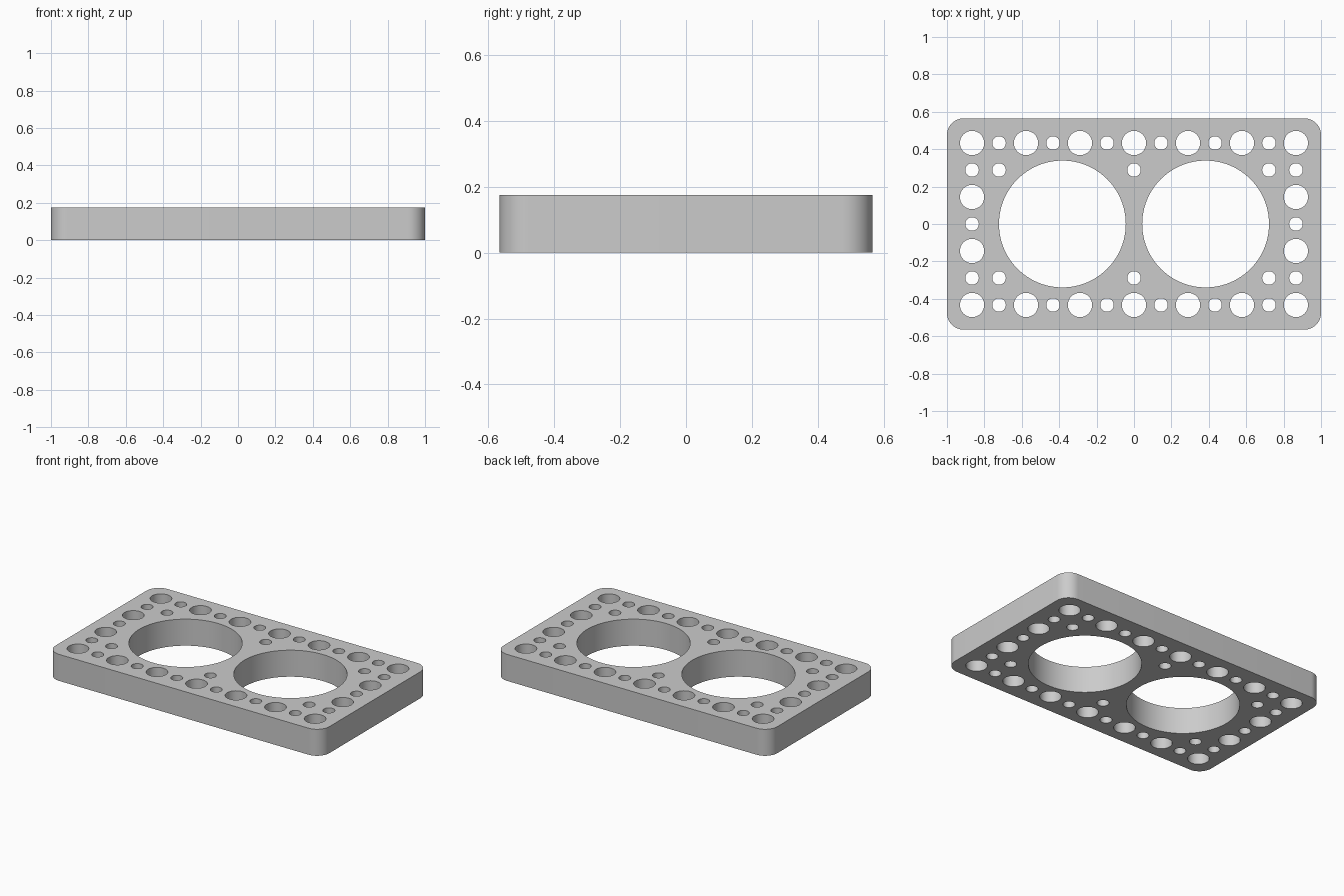
import bpy, bmesh
from math import cos, sin, pi

cube = bpy.data.objects.get("Cube")
if cube:
    bpy.data.objects.remove(cube)

HALF_X, HALF_Y, HEIGHT, CORNER = 1.0, 0.565, 0.175, 0.09
PITCH = 0.1443
LARGE, SMALL, BORE = 0.065, 0.036, 0.339

grey = bpy.data.materials.new("mid grey")
grey.use_nodes = True
colour = (0.6, 0.6, 0.6, 1)
grey.diffuse_color = colour
grey.node_tree.nodes["Principled BSDF"].inputs["Base Color"].default_value = colour


def arc(cx, cy, r, start, sweep, steps):
    return [(cx + r * cos(start + sweep * k / steps),
             cy + r * sin(start + sweep * k / steps)) for k in range(steps + 1)]


curve = bpy.data.curves.new("plate_profile", "CURVE")
curve.dimensions = "2D"
curve.fill_mode = "BOTH"
curve.extrude = HEIGHT / 2


def add_loop(points):
    spline = curve.splines.new("POLY")
    spline.points.add(len(points) - 1)
    for p, (x, y) in zip(spline.points, points):
        p.co = (x, y, 0, 1)
    spline.use_cyclic_u = True


def add_hole(x, y, r, sides):
    add_loop(arc(x, y, r, 0, 2 * pi, sides)[:-1])


# Outline with rounded corners
outline = []
for quarter, (sx, sy) in enumerate([(1, 1), (-1, 1), (-1, -1), (1, -1)]):
    outline += arc(sx * (HALF_X - CORNER), sy * (HALF_Y - CORNER), CORNER,
                   quarter * pi / 2, pi / 2, 12)
add_loop(outline)

# Two wide bores
for side in (-1, 1):
    add_hole(side * 0.383, 0, BORE, 96)

# Border of alternating large and small holes, plus small inner holes
for i in range(-6, 7):
    for j in range(-3, 4):
        border = abs(i) == 6 or abs(j) == 3
        inner = abs(j) == 2 and abs(i) in (0, 5)
        if border or inner:
            large = border and i % 2 == 0 and j % 2 == 1
            add_hole(i * PITCH, j * PITCH, LARGE if large else SMALL, 40)

# Turn the profile into one solid mesh
temp = bpy.data.objects.new("plate_profile", curve)
bpy.context.collection.objects.link(temp)
graph = bpy.context.evaluated_depsgraph_get()
mesh = bpy.data.meshes.new_from_object(temp.evaluated_get(graph))
bpy.data.objects.remove(temp)
bpy.data.curves.remove(curve)

bm = bmesh.new()
bm.from_mesh(mesh)
bmesh.ops.remove_doubles(bm, verts=bm.verts, dist=0.0001)
bmesh.ops.translate(bm, verts=bm.verts, vec=(0, 0, HEIGHT / 2))
bmesh.ops.recalc_face_normals(bm, faces=bm.faces)
bm.to_mesh(mesh)
bm.free()

mesh.name = "perforated_plate"
mesh.materials.clear()
mesh.materials.append(grey)
plate = bpy.data.objects.new("perforated_plate", mesh)
bpy.context.collection.objects.link(plate)
bpy.ops.object.select_all(action="DESELECT")
plate.select_set(True)
bpy.context.view_layer.objects.active = plate
bpy.ops.object.shade_smooth_by_angle(angle=pi / 6)
